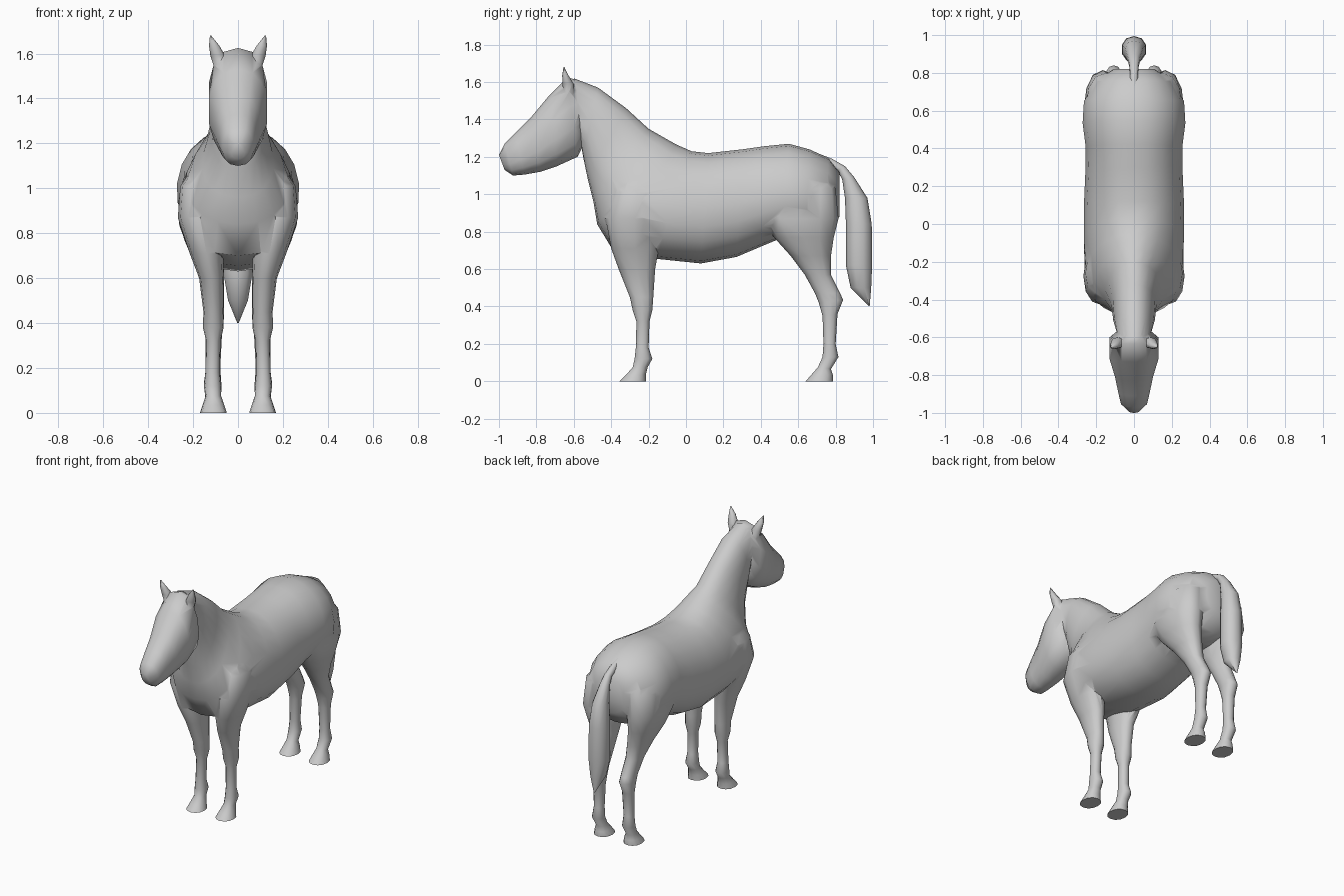
import bpy, bmesh, math
from mathutils import Vector

coat = bpy.data.materials.new("grey_coat")
coat.diffuse_color = (0.6, 0.6, 0.6, 1)


def loft(name, sections, sides=14, power=0.92, eggs=None):
    """Skin oval rings. Section: top y, top z, bottom y, bottom z, half width, x centre.
    An egg value narrows the top of its ring and widens the bottom."""
    bm = bmesh.new()
    rings = []
    for n, (ty, tz, by, bz, w, *cx) in enumerate(sections):
        a, b = Vector((0, ty, tz)), Vector((0, by, bz))
        mid, half = (a + b) / 2, (a - b) / 2
        egg = eggs[n] if eggs else 0
        ring = []
        for i in range(sides):
            t = 2 * math.pi * i / sides
            c, s = math.cos(t), math.sin(t)
            c = math.copysign(abs(c) ** power, c)
            s = math.copysign(abs(s) ** power, s)
            x = (cx[0] if cx else 0) + w * s * (1 - egg * c)
            ring.append(bm.verts.new(mid + half * c + Vector((x, 0, 0))))
        rings.append(ring)
    for r, q in zip(rings, rings[1:]):
        for i in range(sides):
            j = (i + 1) % sides
            bm.faces.new((r[i], r[j], q[j], q[i]))
    bm.faces.new(rings[0])
    bm.faces.new(rings[-1])
    bmesh.ops.recalc_face_normals(bm, faces=bm.faces)
    me = bpy.data.meshes.new(name)
    bm.to_mesh(me)
    bm.free()
    me.materials.append(coat)
    ob = bpy.data.objects.new(name, me)
    bpy.context.collection.objects.link(ob)
    return ob


def mirrored(name, sections, **kw):
    """Same part on both sides of the body."""
    return [loft(f"{name}_{side}", [s[:5] + (s[5] * sx,) for s in sections], **kw)
            for side, sx in (("left", 1), ("right", -1))]


# Neck, chest, barrel and rump in one skin
body = loft("body", [
    (-0.60, 1.62, -0.56, 1.26, 0.09),
    (-0.47, 1.57, -0.55, 1.20, 0.11),
    (-0.32, 1.46, -0.525, 1.08, 0.12),
    (-0.20, 1.35, -0.495, 0.96, 0.155),
    (-0.13, 1.31, -0.475, 0.84, 0.215),
    (-0.05, 1.265, -0.39, 0.70, 0.255),
    (0.03, 1.23, -0.16, 0.655, 0.265),
    (0.12, 1.22, 0.08, 0.63, 0.265),
    (0.30, 1.24, 0.27, 0.665, 0.257),
    (0.42, 1.257, 0.40, 0.72, 0.256),
    (0.55, 1.27, 0.52, 0.77, 0.272),
    (0.66, 1.24, 0.64, 0.76, 0.265),
    (0.76, 1.195, 0.75, 0.79, 0.205),
    (0.82, 1.12, 0.82, 0.88, 0.11),
], sides=20, eggs=[0, 0, .05, .18, .25, .22, .12, .06, .06, .08, .1, .1, .05, 0])

# Head
head = loft("head", [
    (-0.58, 1.61, -0.545, 1.27, 0.08),
    (-0.635, 1.625, -0.58, 1.20, 0.132),
    (-0.73, 1.53, -0.69, 1.15, 0.132),
    (-0.83, 1.41, -0.78, 1.12, 0.102),
    (-0.91, 1.33, -0.865, 1.105, 0.085),
    (-0.97, 1.27, -0.925, 1.10, 0.07),
    (-1.00, 1.21, -0.97, 1.13, 0.03),
], power=0.85)

# Front legs, the tops tucked into the shoulders
front = mirrored("front_leg", [
    (-0.32, 1.14, -0.16, 1.14, 0.05, 0.12),
    (-0.39, 1.01, -0.13, 1.01, 0.09, 0.167),
    (-0.43, 0.87, -0.12, 0.87, 0.098, 0.17),
    (-0.40, 0.71, -0.145, 0.71, 0.075, 0.140),
    (-0.36, 0.60, -0.165, 0.60, 0.055, 0.118),
    (-0.30, 0.45, -0.175, 0.45, 0.044, 0.110),
    (-0.285, 0.38, -0.18, 0.38, 0.046, 0.110),
    (-0.265, 0.32, -0.195, 0.32, 0.032, 0.110),
    (-0.268, 0.18, -0.20, 0.18, 0.032, 0.113),
    (-0.275, 0.12, -0.18, 0.12, 0.039, 0.113),
    (-0.285, 0.075, -0.205, 0.075, 0.035, 0.110),
    (-0.32, 0.035, -0.215, 0.035, 0.048, 0.109),
    (-0.355, 0.0, -0.215, 0.0, 0.059, 0.109),
], sides=12)

# Hind legs, the thighs tucked into the rump
hind = mirrored("hind_leg", [
    (0.54, 1.15, 0.74, 1.15, 0.05, 0.10),
    (0.46, 1.03, 0.80, 1.03, 0.105, 0.148),
    (0.40, 0.87, 0.815, 0.87, 0.10, 0.165),
    (0.47, 0.77, 0.79, 0.77, 0.087, 0.152),
    (0.56, 0.67, 0.775, 0.67, 0.068, 0.129),
    (0.635, 0.57, 0.775, 0.57, 0.051, 0.113),
    (0.69, 0.47, 0.825, 0.47, 0.044, 0.107),
    (0.71, 0.42, 0.84, 0.435, 0.045, 0.107),
    (0.73, 0.35, 0.81, 0.36, 0.037, 0.108),
    (0.735, 0.20, 0.80, 0.20, 0.032, 0.111),
    (0.73, 0.13, 0.815, 0.13, 0.039, 0.113),
    (0.705, 0.075, 0.775, 0.065, 0.035, 0.111),
    (0.67, 0.035, 0.785, 0.035, 0.048, 0.110),
    (0.64, 0.0, 0.785, 0.0, 0.059, 0.110),
], sides=12)

# Ears
ears = mirrored("ear", [
    (-0.655, 1.52, -0.595, 1.52, 0.025, 0.075),
    (-0.66, 1.59, -0.60, 1.59, 0.033, 0.090),
    (-0.662, 1.635, -0.628, 1.635, 0.023, 0.106),
    (-0.655, 1.68, -0.65, 1.68, 0.003, 0.122),
], sides=8)

# Tail
tail = loft("tail", [
    (0.69, 1.225, 0.69, 1.15, 0.02),
    (0.78, 1.19, 0.76, 1.14, 0.022),
    (0.85, 1.15, 0.81, 1.125, 0.024),
    (0.90, 1.09, 0.835, 1.08, 0.032),
    (0.97, 0.98, 0.85, 0.98, 0.05),
    (0.993, 0.84, 0.855, 0.84, 0.065),
    (0.995, 0.62, 0.855, 0.62, 0.067),
    (0.99, 0.50, 0.88, 0.50, 0.046),
    (0.982, 0.40, 0.975, 0.405, 0.004),
], sides=10)

# Weld the parts into one skin
bpy.context.view_layer.objects.active = body
for part in [head] + front + hind + ears:
    weld = body.modifiers.new("weld_part", 'BOOLEAN')
    weld.operation = 'UNION'
    weld.solver = 'EXACT'
    weld.object = part
    bpy.ops.object.modifier_apply(modifier=weld.name)
    bpy.data.objects.remove(part)

bpy.ops.object.select_all(action='DESELECT')
for ob in (body, tail):
    ob.select_set(True)
bpy.ops.object.shade_smooth_by_angle(angle=math.radians(65))
